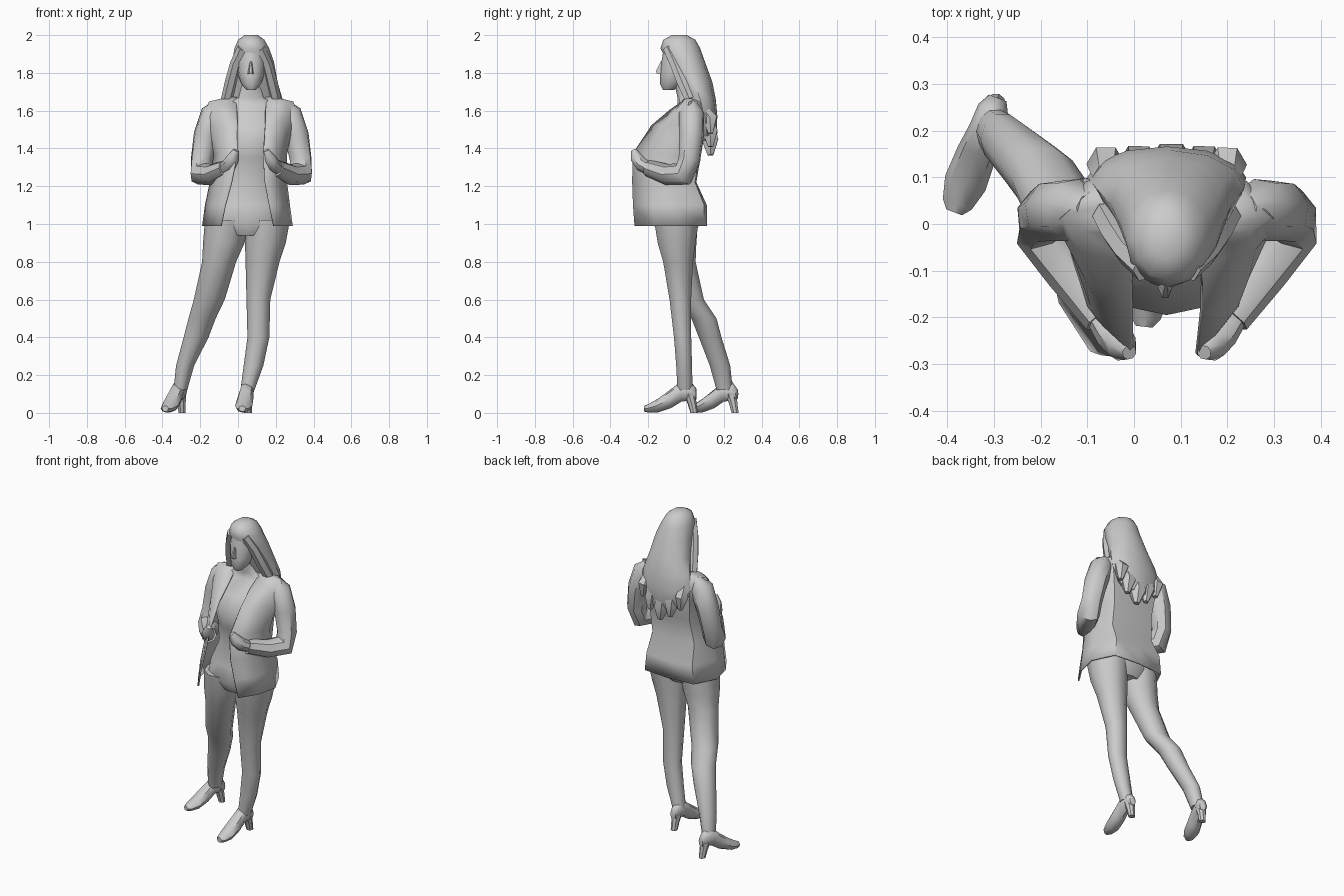
import bpy, bmesh, math
from mathutils import Vector as V

X, Y, Z = V((1, 0, 0)), V((0, 1, 0)), V((0, 0, 1))


def skin(name, rings, closed=True, angle=45):
    """Bridge rings of equal point count into one surface."""
    bm = bmesh.new()
    vs = [[bm.verts.new(p) for p in r] for r in rings]
    n = len(rings[0])
    for a, b in zip(vs, vs[1:]):
        for i in range(n if closed else n - 1):
            j = (i + 1) % n
            bm.faces.new((a[i], a[j], b[j], b[i]))
    if closed:
        bm.faces.new(vs[0])
        bm.faces.new(vs[-1])
    bmesh.ops.recalc_face_normals(bm, faces=bm.faces)
    me = bpy.data.meshes.new(name)
    bm.to_mesh(me)
    bm.free()
    ob = bpy.data.objects.new(name, me)
    bpy.context.collection.objects.link(ob)
    bpy.ops.object.select_all(action='DESELECT')
    ob.select_set(True)
    bpy.context.view_layer.objects.active = ob
    bpy.ops.object.shade_smooth_by_angle(angle=math.radians(angle))
    return ob


def oval(c, u, v, ru, rv, n=12):
    return [V(c) + u * ru * math.cos(2 * math.pi * i / n) + v * rv * math.sin(2 * math.pi * i / n)
            for i in range(n)]


def stack(name, secs, n=12):
    """Horizontal ovals: (z, centre x, centre y, radius x, radius y)."""
    return skin(name, [oval((x, y, z), X, Y, rx, ry, n) for z, x, y, rx, ry in secs])


def tube(name, pts, ref, n=8):
    """Tube along (x, y, z, radius) points."""
    ps = [V(p[:3]) for p in pts]
    rings = []
    for i, p in enumerate(ps):
        t = (ps[min(i + 1, len(ps) - 1)] - ps[max(i - 1, 0)]).normalized()
        v = t.cross(ref).normalized()
        rings.append(oval(p, v.cross(t), v, pts[i][3], pts[i][3], n))
    return skin(name, rings)


# Torso, hips and neck
stack("torso", [(.94, .045, -.05, .12, .09), (1.0, .05, -.05, .212, .122), (1.1, .05, -.04, .195, .12),
                (1.22, .06, -.045, .15, .09), (1.35, .07, -.055, .15, .115), (1.45, .07, -.065, .165, .13),
                (1.55, .07, -.03, .19, .105), (1.63, .07, .02, .17, .065), (1.67, .07, .01, .07, .055),
                (1.78, .07, -.02, .05, .05)])

# Legs
stack("left_leg", [(1.02, -.06, -.05, .115, .12), (.9, -.075, -.045, .11, .105), (.8, -.10, -.03, .09, .085),
                   (.6, -.152, .028, .082, .07), (.5, -.19, .095, .072, .07), (.4, -.222, .128, .066, .063),
                   (.25, -.28, .18, .048, .057), (.12, -.305, .205, .036, .045)], 10)
stack("right_leg", [(1.02, .16, -.05, .115, .125), (.9, .145, -.05, .108, .105), (.8, .13, -.042, .09, .083),
                    (.6, .108, -.03, .063, .06), (.4, .108, -.018, .058, .048), (.25, .082, -.01, .052, .044),
                    (.12, .05, -.005, .037, .042)], 10)

# Heeled shoes
for side, heel, toe in (("left", V((-.29, .275, 0)), V((-.385, .025, 0))),
                        ("right", V((.055, .06, 0)), V((.022, -.22, 0)))):
    d = (toe - heel).normalized()
    w = d.cross(Z)
    L = (toe - heel).length
    skin(side + "_shoe", [oval(heel + d * L * t + Z * z, w, Z, hw, hh, 8) for t, z, hw, hh in
                          ((.02, .10, .02, .03), (.12, .115, .034, .05), (.3, .115, .036, .055),
                           (.5, .075, .043, .05), (.75, .038, .046, .036), (.93, .024, .033, .022),
                           (1, .022, .018, .016))])
    skin(side + "_heel", [oval(heel + d * L * t + Z * z, w, d, r, r, 8) for t, z, r in
                          ((.15, .10, .032), (.1, .05, .024), (.06, 0, .02))], angle=30)

# Open jacket: (z, centre x, half width, back y, front y, half gap), half section mirrored
rings = []
for z, cx, hw, yb, yf, gap in ((.99, .05, .235, .105, -.27, .14), (1.1, .05, .22, .105, -.278, .118),
                               (1.22, .055, .2, .05, -.282, .09), (1.37, .065, .19, .075, -.28, .07),
                               (1.52, .07, .215, .1, -.18, .075), (1.6, .07, .235, .1, -.085, .075),
                               (1.645, .07, .22, .08, -.02, .08), (1.67, .07, .11, .06, .0, .075)):
    ym = (yb + yf) / 2
    half = [(gap, yf), (gap + (hw - gap) * .7, yf * .62), (hw, ym * .5), (hw * .72, yb * .88)]
    pts = [V((cx - x, y, z)) for x, y in half] + [V((cx, yb, z))]
    rings.append(pts + [V((cx + x, y, z)) for x, y in reversed(half)])
jacket = skin("jacket", rings, closed=False)
mod = jacket.modifiers.new("thickness", 'SOLIDIFY')
mod.thickness = .01
mod.offset = 0

# Bent arms and hands holding the jacket edges, mirrored about the body centre
for side, s in (("left", -1), ("right", 1)):
    def at(pts):
        return [(.07 + s * x, y, z, r) for x, y, z, r in pts]
    ref = V((.87, -s * .5, 0))
    tube(side + "_sleeve", at([(.165, .03, 1.635, .035), (.2, .03, 1.585, .068), (.24, .028, 1.47, .067),
                               (.262, .018, 1.34, .06), (.262, -.012, 1.265, .066), (.205, -.1, 1.262, .056),
                               (.135, -.2, 1.295, .045)]), ref)
    tube(side + "_hand", at([(.145, -.19, 1.29, .033), (.115, -.235, 1.315, .038), (.095, -.262, 1.35, .034),
                             (.08, -.275, 1.39, .016)]), ref)

# Face and nose
stack("face", [(1.71, .07, -.092, .025, .03), (1.74, .07, -.077, .052, .06), (1.79, .07, -.053, .069, .085),
               (1.86, .07, -.045, .077, .085), (1.93, .07, -.04, .07, .078)])
stack("nose", [(1.795, .067, -.135, .016, .022), (1.81, .067, -.138, .013, .024), (1.86, .069, -.125, .006, .01)], 6)

# Long hair with loose ends
stack("hair", [(2.0, .07, -.035, .035, .04), (1.975, .07, -.035, .07, .085), (1.93, .073, -.03, .092, .105),
               (1.86, .08, .0, .11, .1), (1.75, .08, .042, .13, .098), (1.66, .078, .075, .158, .083),
               (1.57, .07, .1, .17, .066), (1.49, .07, .11, .14, .052), (1.44, .075, .115, .08, .035)])
for i, (x, zb, r) in enumerate(((-.06, 1.46, .042), (.01, 1.4, .045), (.08, 1.365, .05), (.15, 1.41, .045),
                                (.2, 1.48, .042))):
    tube("hair_lock_%d" % i, [(x, .1, 1.6, r * .7), (x, .128, zb + .08, r), (x + .01, .13, zb, r * .35)], X, 6)
# Strands framing the face
for side, s in (("left", -1), ("right", 1)):
    tube("hair_strand_" + side, [(.07 + s * .045, -.095, 1.93, .03), (.07 + s * .082, -.06, 1.85, .03),
                                 (.07 + s * .108, -.02, 1.75, .032), (.07 + s * .13, .02, 1.66, .03)], X, 6)
